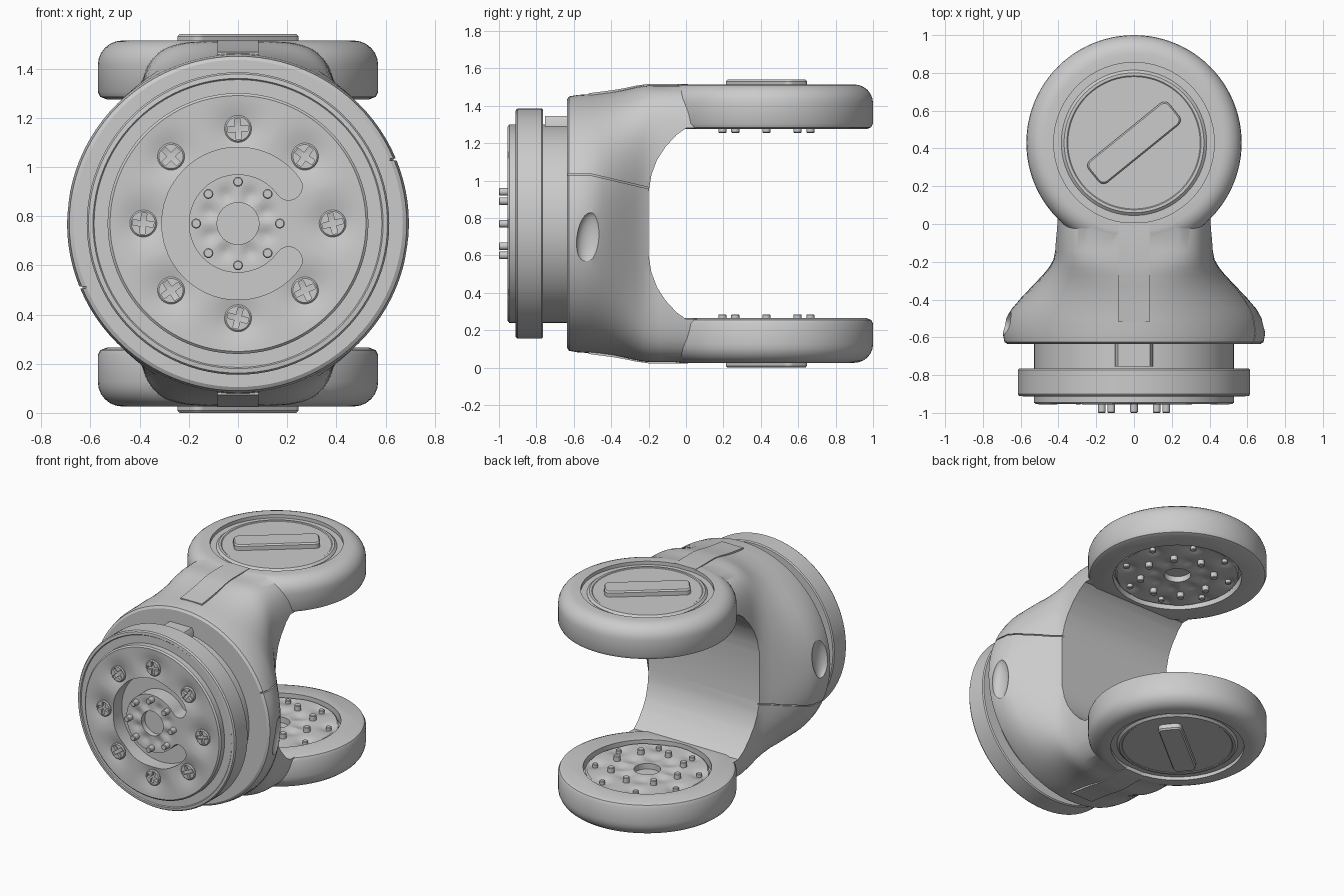
import bpy, bmesh
from math import sin, cos, pi, radians, exp, copysign
from mathutils import Matrix, Vector

if "Cube" in bpy.data.objects:
    bpy.data.objects.remove(bpy.data.objects["Cube"])

CZ = 0.77          # height of the body axis
DY = 0.43          # y of the fork disc axis


def rings_mesh(name, rings, M=Matrix()):
    """Skin a list of equal-length point rings and cap both ends."""
    bm = bmesh.new()
    vs = [[bm.verts.new(M @ Vector(p)) for p in r] for r in rings]
    n = len(vs[0])
    for a, b in zip(vs, vs[1:]):
        for i in range(n):
            j = (i + 1) % n
            bm.faces.new((a[i], a[j], b[j], b[i]))
    bm.faces.new(vs[0])
    bm.faces.new(vs[-1])
    bmesh.ops.recalc_face_normals(bm, faces=bm.faces)
    me = bpy.data.meshes.new(name)
    bm.to_mesh(me)
    bm.free()
    ob = bpy.data.objects.new(name, me)
    bpy.context.collection.objects.link(ob)
    return ob


def lathe(name, profile, M=Matrix(), n=96):
    ang = [2 * pi * i / n for i in range(n)]
    return rings_mesh(name, [[(r * cos(t), r * sin(t), z) for t in ang] for r, z in profile], M)


def cyl(name, r, z0, z1, M=Matrix(), n=96, b=0.0):
    prof = [(r, z0), (r, z1)] if b == 0 else [(r, z0), (r, z1 - b), (r - b, z1)]
    return lathe(name, prof, M, n)


def prism(name, pts, z0, z1, M=Matrix()):
    return rings_mesh(name, [[(x, y, z) for x, y in pts] for z in (z0, z1)], M)


def boolean(ob, tool, op='DIFFERENCE', keep=False):
    m = ob.modifiers.new('b', 'BOOLEAN')
    m.object, m.operation, m.solver = tool, op, 'EXACT'
    bpy.context.view_layer.objects.active = ob
    bpy.ops.object.modifier_apply(modifier='b')
    if not keep:
        bpy.data.objects.remove(tool)


def dish(name, M, R, base, top, hole, depth, dents, n=144):
    """Round plate with a centre hole and soft dents; dents = (radius, count, depth, width, offset)."""
    def h(r, t):
        z = top
        for r0, k, d, w, off in dents:
            step = 2 * pi / k
            dt = (t - off + step / 2) % step - step / 2
            z -= d * exp(-((r - r0) / w) ** 2 - (r0 * dt / w) ** 2)
        return z
    ang = [2 * pi * i / n for i in range(n)]
    rings = [[(R * cos(t), R * sin(t), z) for t in ang] for z in (base, top - 0.01)]
    m = 26
    for i in range(m + 1):
        r = R - 0.01 + (hole - R + 0.01) * i / m
        rings.append([(r * cos(t), r * sin(t), h(r, t)) for t in ang])
    rings.append([(hole * cos(t), hole * sin(t), top - depth) for t in ang])
    return rings_mesh(name, rings, M)


def polar(r, k, off=0):
    return [(r * cos(off + 2 * pi * i / k), r * sin(off + 2 * pi * i / k)) for i in range(k)]


def round_rect(L, W, r, ang):
    pts = []
    for sx, sy, a0 in ((1, 1, 0), (-1, 1, 90), (-1, -1, 180), (1, -1, 270)):
        for k in range(6):
            a = radians(a0 + 18 * k)
            p = Vector((sx * (L / 2 - r) + r * cos(a), sy * (W / 2 - r) + r * sin(a), 0))
            q = Matrix.Rotation(ang, 3, 'Z') @ p
            pts.append((q.x, q.y))
    return pts


# Body: circular flange lofted into a tall rounded neck (y, half width, half height, exponent)
SEC = [(-.635, .67, .665, 2), (-.625, .686, .68, 2), (-.58, .695, .688, 2), (-.5, .678, .693, 2.05),
       (-.45, .648, .698, 2.15), (-.39, .597, .706, 2.3), (-.33, .54, .717, 2.6), (-.27, .483, .73, 3.1),
       (-.23, .45, .738, 3.7), (-.19, .428, .741, 4.3), (-.14, .42, .741, 4.8), (.06, .42, .741, 5)]


def section(y, a, b, n, N=96):
    pts = []
    for i in range(N):
        c, s = cos(2 * pi * i / N), sin(2 * pi * i / N)
        pts.append((copysign(a * abs(c) ** (2 / n), c), y, CZ + copysign(b * abs(s) ** (2 / n), s)))
    return pts


body = rings_mesh('fork_body', [section(*s) for s in SEC])

# Fork opening
half = [(-.2, .17), (-.185, .26), (-.155, .34), (-.11, .41), (-.05, .475), (0, .51), (1.3, .51)]
opening = [(y, CZ - z) for y, z in reversed(half)] + [(y, CZ + z) for y, z in half]
YZ = Matrix(((0, 0, 1, 0), (1, 0, 0, 0), (0, 1, 0, 0), (0, 0, 0, 1)))   # local xy -> world yz
boolean(body, prism('cutter', opening, -1, 1, YZ))

# Fork discs, merged into the body, with recesses on both faces
SIDES = {'lower': 1, 'upper': -1}
MS = {k: Matrix.Translation((0, DY, CZ)) @ Matrix.Diagonal((1, 1, s, 1)) for k, s in SIDES.items()}
for M in MS.values():
    prof = [(.47, -.744)] + [(.47 + .1 * sin(a), -.644 - .1 * cos(a))
                             for a in [radians(15 * k) for k in range(1, 7)]]
    prof += [(.57, -.535), (.56, -.515), (.535, -.505)]
    boolean(body, lathe('disc', prof, M), 'UNION')
for M in MS.values():
    boolean(body, cyl('cutter', .425, -.8, -.72, M))
    boolean(body, cyl('cutter', .41, -.56, -.4, M))

# Side ovals and shell seams, repeated by a half turn about y
for s in (1, -1):
    bm = bmesh.new()
    bmesh.ops.create_uvsphere(bm, u_segments=32, v_segments=16, radius=1)
    me = bpy.data.meshes.new('cutter')
    bm.to_mesh(me)
    bm.free()
    me.transform(Matrix.Translation((s * .69, -.515, CZ - s * .09)) @ Matrix.Rotation(radians(-5), 4, 'X')
                 @ Matrix.Diagonal((.05, .07, .155, 1)))
    oval = bpy.data.objects.new('cutter', me)
    bpy.context.collection.objects.link(oval)
    boolean(body, oval)
    rings = []
    for y, a, b, n in [(-.66, .67, .665, 2)] + SEC[1:10]:
        z = .26 - .07 * max(0, (y + .5) / .3)
        x = a * (1 - (z / b) ** n) ** (1 / n) - .012
        rings.append([(s * px, y, CZ + s * (z + dz)) for px, dz in
                      ((x, -.004), (1, -.004), (1, .004), (x, .004))])
    boolean(body, rings_mesh('cutter', rings))

# Cover strips along the neck
for k, s in SIDES.items():
    top = [(-.52, .697), (-.45, .706), (-.39, .714), (-.33, .724), (-.27, .737), (-.2, .747), (.01, .747)]
    pts = top + [(.01, .7), (-.2, .69), (-.52, .65)]
    prism(k + '_cover_strip', [(y, CZ - s * z) for y, z in pts], -.083, .083, YZ)

# Outer caps, inner pin plates
for k, M in MS.items():
    lathe(k + '_outer_cap', [(.385, -.7), (.385, -.722), (.37, -.735), (.355, -.735), (.35, -.731)], M)
    bar = round_rect(.55, .15, .035, radians(39))
    inner = round_rect(.535, .135, .03, radians(39))
    rings_mesh(k + '_cap_grip', [[(x, y, -.71) for x, y in bar], [(x, y, -.76) for x, y in bar],
                                 [(x, y, -.77) for x, y in inner]], M)
    dish(k + '_pin_plate', M, .395, -.57, -.52, .085, .04,
         [(.34, 8, .022, .055, pi / 8), (.17, 8, .015, .05, pi / 8)])
    for x, y in polar(.235, 8):
        cyl(k + '_pin', .022, -.56, -.485, M @ Matrix.Translation((x, y, 0)), 20, .004)
    for x, y in polar(.34, 8, pi / 8):
        cyl(k + '_small_pin', .018, -.56, -.515, M @ Matrix.Translation((x, y, 0)), 20, .004)

# Front coupling, local z points to -y
F = Matrix.Translation((0, 0, CZ)) @ Matrix.Rotation(pi / 2, 4, 'X')
coupling = lathe('front_coupling', [(.53, .6), (.53, .765), (.608, .765), (.615, .772), (.615, .9),
                                    (.608, .91), (.59, .912), (.585, .906), (.54, .906)], F)
plate = dish('front_plate', F, .53, .895, .955, .085, .04,
             [(.385, 8, .026, .085, 0), (.125, 8, .012, .03, pi / 8)])

# C-shaped channel around the hub
a0 = radians(36)
arc = [a0 + (2 * pi - 2 * a0) * i / 60 for i in range(61)]
C = [(.31 * cos(t), .31 * sin(t)) for t in arc]
e = Vector((cos(-a0), sin(-a0)))
f = Vector((-e.y, e.x))
end1 = [e * (.255 + .055 * cos(radians(q))) + f * .055 * sin(radians(q)) for q in range(20, 180, 20)]
C += [(p.x, p.y) for p in end1]
C += [(.2 * cos(t), .2 * sin(t)) for t in reversed(arc)]
C += [(p.x, -p.y) for p in reversed(end1)]
channel = prism('cutter', C, .85, 1.1, F)
boolean(coupling, channel, keep=True)
boolean(plate, channel)

# Hub pins and cross-slot screws
for x, y in polar(.17, 8):
    cyl('hub_pin', .02, .92, 1.0, F @ Matrix.Translation((x, y, 0)), 20, .004)
screw = cyl('plate_screw', .055, .9, .95, n=32, b=.006)
for a in (0, pi / 2):
    boolean(screw, prism('cutter', round_rect(.085, .022, .003, a), .93, 1))
for i, (x, y) in enumerate(polar(.385, 8)):
    ob = bpy.data.objects.new('plate_screw', screw.data.copy())
    ob.data.transform(F @ Matrix.Translation((x, y, 0)) @ Matrix.Rotation(.25 + i * .7, 4, 'Z'))
    bpy.context.collection.objects.link(ob)
bpy.data.objects.remove(screw)

# Locating key on the coupling neck
prism('locating_key', [(-.1, .5), (.1, .5), (.1, .55), (.085, .575), (-.085, .575), (-.1, .55)], .62, .755, F)

# Smooth shading with sharp edges
for ob in bpy.context.scene.objects:
    ob.select_set(True)
bpy.context.view_layer.objects.active = body
bpy.ops.object.shade_smooth_by_angle(angle=radians(32))
